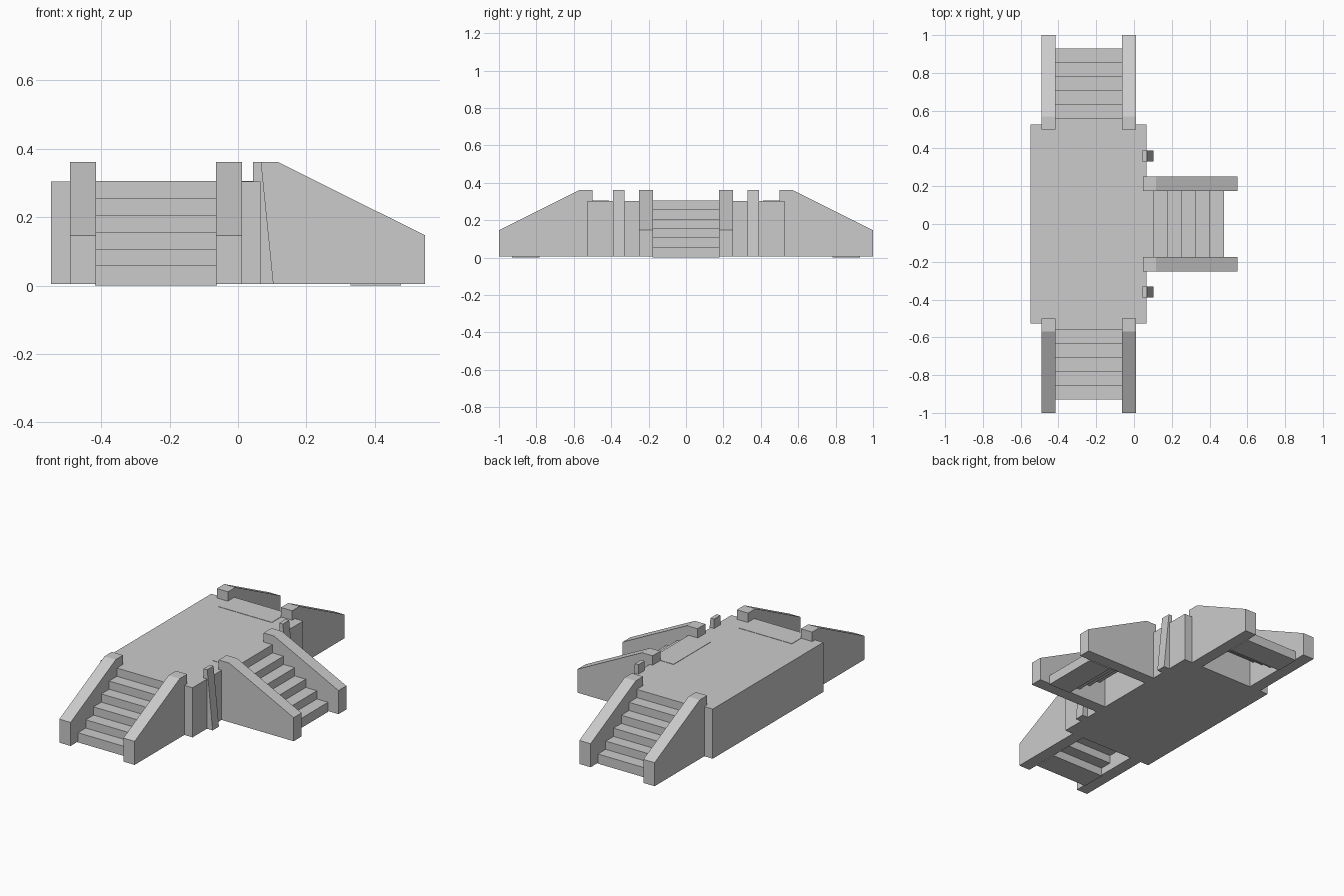
import bpy, bmesh
from math import pi
from mathutils import Matrix

if "Cube" in bpy.data.objects:
    bpy.data.objects.remove(bpy.data.objects["Cube"])


def prism(name, profile, half_width, matrix):
    """Extrude an (outward, height) profile sideways and place it with matrix."""
    bm = bmesh.new()
    face = bm.faces.new([bm.verts.new((u, -half_width, z)) for u, z in profile])
    new = bmesh.ops.extrude_face_region(bm, geom=[face])["geom"]
    bmesh.ops.translate(bm, vec=(0, 2 * half_width, 0),
                        verts=[g for g in new if isinstance(g, bmesh.types.BMVert)])
    bmesh.ops.transform(bm, matrix=matrix, verts=bm.verts)
    bmesh.ops.recalc_face_normals(bm, faces=bm.faces)
    mesh = bpy.data.meshes.new(name)
    bm.to_mesh(mesh)
    bm.free()
    obj = bpy.data.objects.new(name, mesh)
    bpy.context.collection.objects.link(obj)
    return obj


def box_profile(u0, u1, z0, z1):
    return [(u0, z0), (u1, z0), (u1, z1), (u0, z1)]


BASE = 0.005

# Main platform
prism("platform", box_profile(-0.547, 0.066, BASE, 0.304), 0.527, Matrix())

# Staircase: two sloped side walls and six overlapping treads, open underneath
WALL = [(0, BASE), (0.5, BASE), (0.5, 0.147), (0.07, 0.361), (0, 0.361)]


def staircase(name, matrix):
    for label, side in (("left", 1), ("right", -1)):
        prism(f"{name}_{label}_wall", WALL, 0.0375,
              matrix @ Matrix.Translation((0, side * 0.2135, 0)))
    for i in range(6):
        front = 0.43 - i * 0.0742
        top = 0.058 + i * 0.0496
        prism(f"{name}_step_{i + 1}",
              box_profile(front - 0.148, front, top - 0.058, top), 0.178, matrix)


def placed(x, y, angle):
    return Matrix.Translation((x, y, 0)) @ Matrix.Rotation(angle, 4, "Z")


staircase("side_stairs", placed(0.047, 0, 0))
staircase("back_stairs", placed(-0.24, 0.5, pi / 2))
staircase("front_stairs", placed(-0.24, -0.5, -pi / 2))

# Tapered buttress posts on either side of the side stairs
POST = [(0.044, BASE), (0.104, BASE), (0.068, 0.361), (0.044, 0.361)]
for label, y in (("front", -0.36), ("back", 0.36)):
    prism(f"{label}_buttress", POST, 0.03, Matrix.Translation((0, y, 0)))
